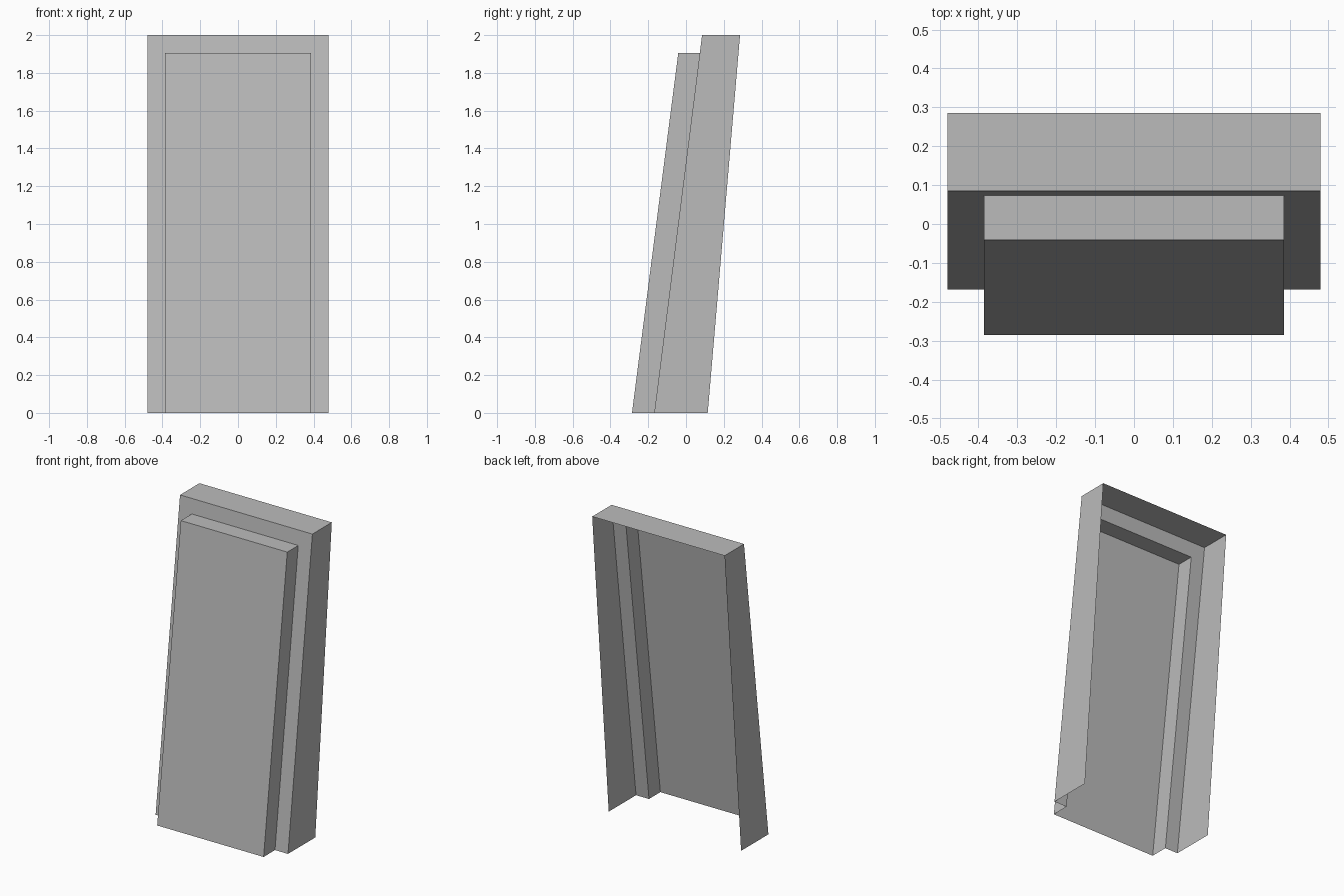
import bpy
import bmesh

cube = bpy.data.objects.get("Cube")
if cube:
    bpy.data.objects.remove(cube, do_unlink=True)

grey = bpy.data.materials.new("plain grey")
grey.use_nodes = True
colour = (0.5, 0.5, 0.5, 1)
grey.diffuse_color = colour
grey.node_tree.nodes["Principled BSDF"].inputs["Base Color"].default_value = colour


def arch(half_width, y_bottom, y_top, height):
    """Leaning outline, open at the floor."""
    return [(-half_width, y_bottom, 0), (-half_width, y_top, height),
            (half_width, y_top, height), (half_width, y_bottom, 0)]


def shell(name, outlines, filled=False):
    """Open sheet that joins each outline to the next, back to front."""
    bm = bmesh.new()
    rows = [[bm.verts.new(p) for p in outline] for outline in outlines]
    for a, b in zip(rows, rows[1:]):
        for i in range(3):
            bm.faces.new((a[i], a[i + 1], b[i + 1], b[i]))
    if filled:
        bm.faces.new(rows[-1])
    bm.normal_update()
    mesh = bpy.data.meshes.new(name)
    bm.to_mesh(mesh)
    bm.free()
    mesh.materials.append(grey)
    obj = bpy.data.objects.new(name, mesh)
    bpy.context.collection.objects.link(obj)
    return obj


back_rim = arch(0.48, 0.115, 0.286, 2)
front_rim = arch(0.48, -0.168, 0.085, 2)
opening = arch(0.386, -0.168, 0.073, 1.905)
panel_edge = arch(0.386, -0.286, -0.041, 1.905)

# Hollow outer casing with a flat border on the front
shell("outer_casing", [back_rim, front_rim, opening])

# Panel standing out from the border, hollow behind
shell("raised_panel", [opening, panel_edge], filled=True)
